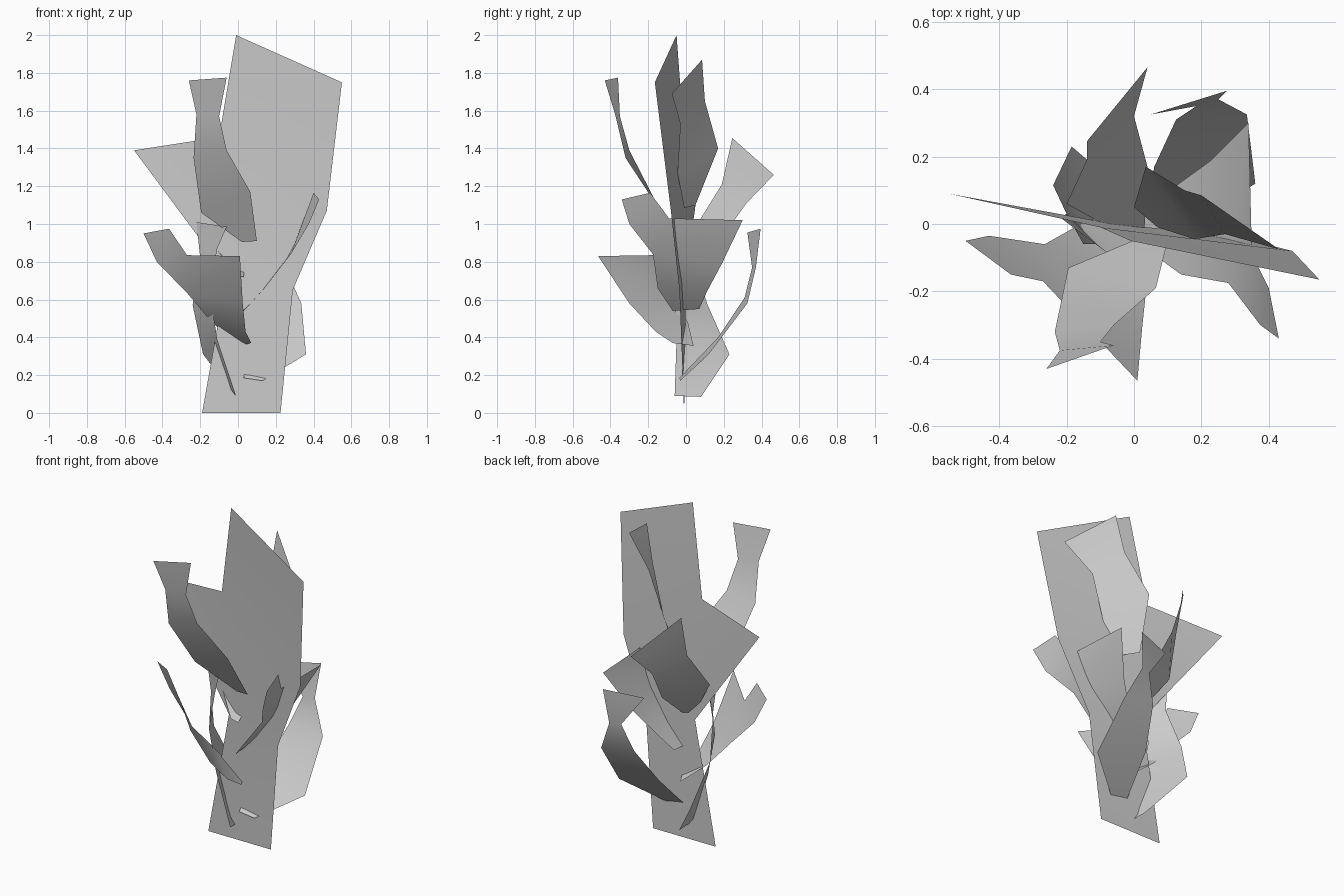
import bpy
import bmesh


def leaf(name, rungs, lobe=(), at=0):
    """Ribbon through left/right point pairs; lobe grows from the left edge between rungs at, at+1."""
    bm = bmesh.new()
    v = [(bm.verts.new(a), bm.verts.new(b)) for a, b in rungs]
    for (a, b), (c, d) in zip(v, v[1:]):
        bm.faces.new((a, b, d, c))
    if lobe:
        pts = [bm.verts.new(p) for p in lobe]
        low, high = v[at][0], v[at + 1][0]
        bm.faces.new((low, high, pts[0]))
        if len(pts) == 3:
            bm.faces.new((pts[0], high, pts[2], pts[1]))
    for f in bm.faces:
        f.smooth = True
    mesh = bpy.data.meshes.new(name)
    bm.to_mesh(mesh)
    bm.free()
    ob = bpy.data.objects.new(name, mesh)
    bpy.context.collection.objects.link(ob)
    return ob


# Large upright central blade with one pointed side lobe
leaf("central_blade", [
    ((-.19, -.01, 0), (.225, -.01, 0)),
    ((-.06, 0, .73), (.29, -.035, .65)),
    ((-.10, -.01, 1.46), (.47, -.08, 1.07)),
    ((-.01, -.05, 2), (.55, -.165, 1.75)),
], [(-.55, .09, 1.39)], 1)

# Upper front leaf, curling forward
leaf("upper_front_leaf", [
    ((.02, -.04, .905), (.10, -.05, .91)),
    ((-.195, -.13, 1.06), (.065, -.19, 1.17)),
    ((-.235, -.32, 1.35), (-.06, -.30, 1.39)),
    ((-.22, -.375, 1.58), (-.10, -.35, 1.57)),
    ((-.26, -.43, 1.76), (-.06, -.36, 1.775)),
])

# Front left leaf with side lobe
leaf("front_left_leaf", [
    ((.01, .04, .355), (.07, -.07, .37)),
    ((-.14, .01, .48), (.04, -.16, .43)),
    ((-.265, -.06, .63), (.025, -.30, .58)),
    ((-.27, -.17, .835), (.01, -.465, .83)),
], [(-.43, -.035, .80), (-.50, -.05, .95), (-.365, -.15, .975)], 2)

# Lower back leaf, curling backward
leaf("lower_back_leaf", [
    ((.03, -.035, .185), (.13, -.03, .17)),
    ((.06, .17, .40), (.36, .12, .31)),
    ((.125, .31, .61), (.335, .325, .58)),
    ((.185, .35, .77), (.25, .37, .77)),
    ((.05, .325, .955), (.275, .395, .975)),
])

# Right leaf with side lobe
leaf("right_leaf", [
    ((.03, -.07, .54), (.03, .07, .55)),
    ((.14, -.15, .66), (.12, .11, .64)),
    ((.28, -.175, .84), (.23, .19, .79)),
    ((.35, -.09, 1.03), (.34, .30, 1.02)),
], [(.375, -.30, 1.0), (.43, -.34, 1.13), (.40, -.19, 1.165)], 2)

# Upper back leaf
leaf("upper_back_leaf", [
    ((-.02, -.04, .73), (.03, -.04, .72)),
    ((-.20, .06, 1.0), (.04, .17, .90)),
    ((-.14, .19, 1.21), (0, .32, 1.11)),
    ((-.14, .245, 1.455), (.04, .465, 1.26)),
])

# Lower left leaf
leaf("lower_left_leaf", [
    ((-.01, -.06, .09), (-.01, .08, .085)),
    ((-.11, -.05, .39), (-.185, .23, .31)),
    ((-.15, -.06, .64), (-.24, .115, .57)),
    ((-.11, -.06, .87), (-.20, .03, .82)),
    ((-.06, -.10, .985), (-.22, .02, 1.01)),
])

# Top right leaf, crossing the central blade
leaf("top_right_leaf", [
    ((.07, -.01, 1.085), (0, .05, 1.10)),
    ((.18, -.045, 1.27), (.035, .17, 1.40)),
    ((.27, -.03, 1.53), (.15, .10, 1.65)),
    ((.43, -.075, 1.69), (.20, .085, 1.87)),
])
